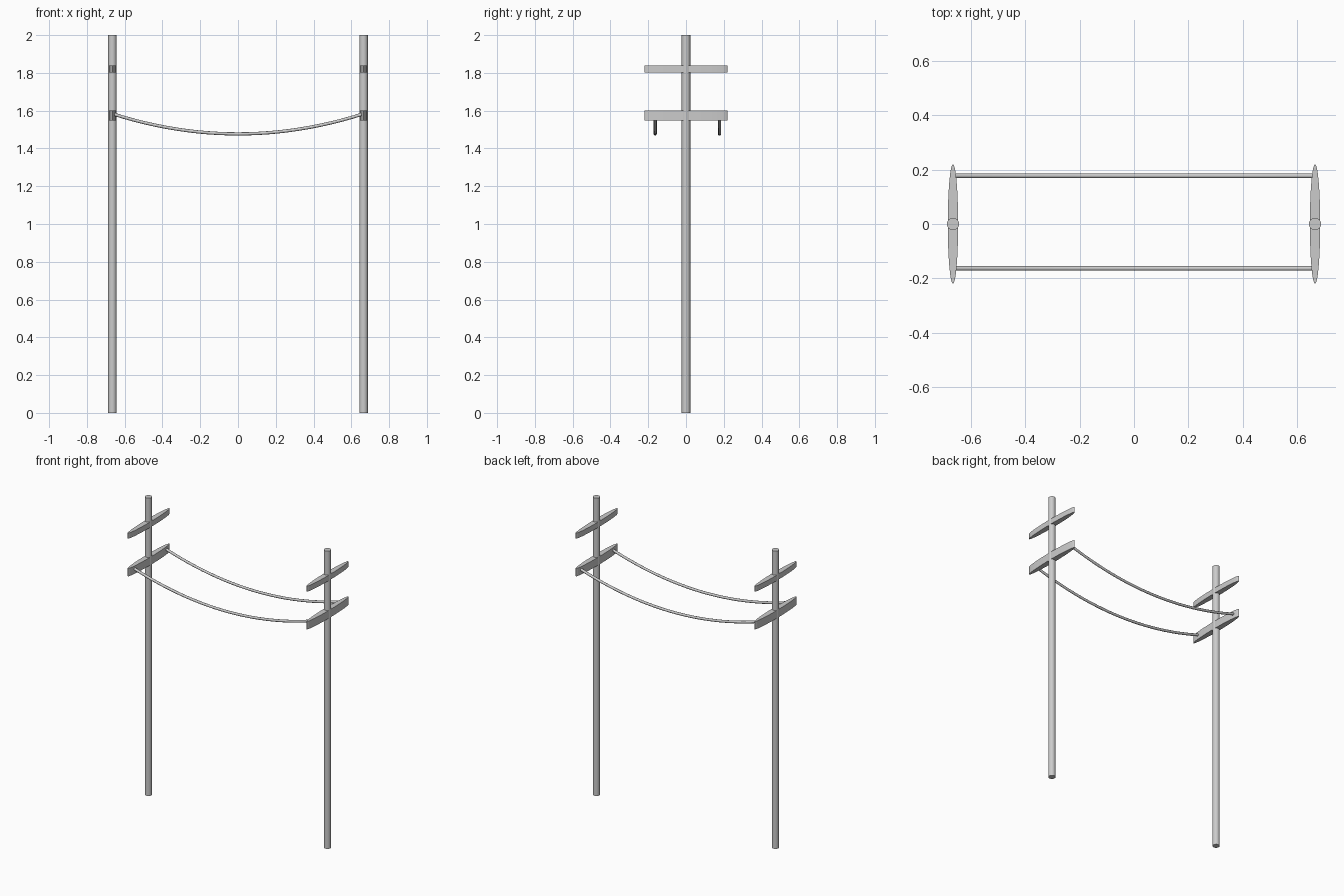
import bpy

if "Cube" in bpy.data.objects:
    bpy.data.objects.remove(bpy.data.objects["Cube"])

POLE_X = 0.665


def cylinder(name, loc, rx, ry, height):
    """Upright smooth cylinder with an elliptical footprint."""
    bpy.ops.mesh.primitive_cylinder_add(vertices=32, radius=1, depth=1, location=loc)
    ob = bpy.context.object
    ob.name = name
    ob.scale = (rx, ry, height)
    bpy.ops.object.transform_apply(location=False, rotation=False, scale=True)
    bpy.ops.object.shade_smooth_by_angle()
    return ob


def wire(name, y, z_low, z_end, half_span, radius):
    """Sagging cable between the two lower crossarms."""
    cu = bpy.data.curves.new(name, 'CURVE')
    cu.dimensions = '3D'
    cu.bevel_depth = radius
    cu.bevel_resolution = 4
    cu.use_fill_caps = True
    n = 24
    sp = cu.splines.new('POLY')
    sp.points.add(n)
    for i, p in enumerate(sp.points):
        t = 2 * i / n - 1
        p.co = (t * half_span, y, z_low + (z_end - z_low) * t * t, 1)
    sp.use_smooth = True
    ob = bpy.data.objects.new(name, cu)
    bpy.context.collection.objects.link(ob)
    return ob


# Poles, each with two lens-shaped crossarms
for side, s in (("left", -1), ("right", 1)):
    x = s * POLE_X
    cylinder(side + "_pole", (x, 0, 1.0), 0.0225, 0.0225, 2.0)
    cylinder(side + "_upper_crossarm", (x, 0, 1.82), 0.019, 0.22, 0.037)
    cylinder(side + "_lower_crossarm", (x, 0, 1.575), 0.019, 0.22, 0.053)

# Cables
wire("back_wire", 0.177, 1.477, 1.582, 0.66, 0.0085)
wire("front_wire", -0.163, 1.477, 1.582, 0.66, 0.0085)
